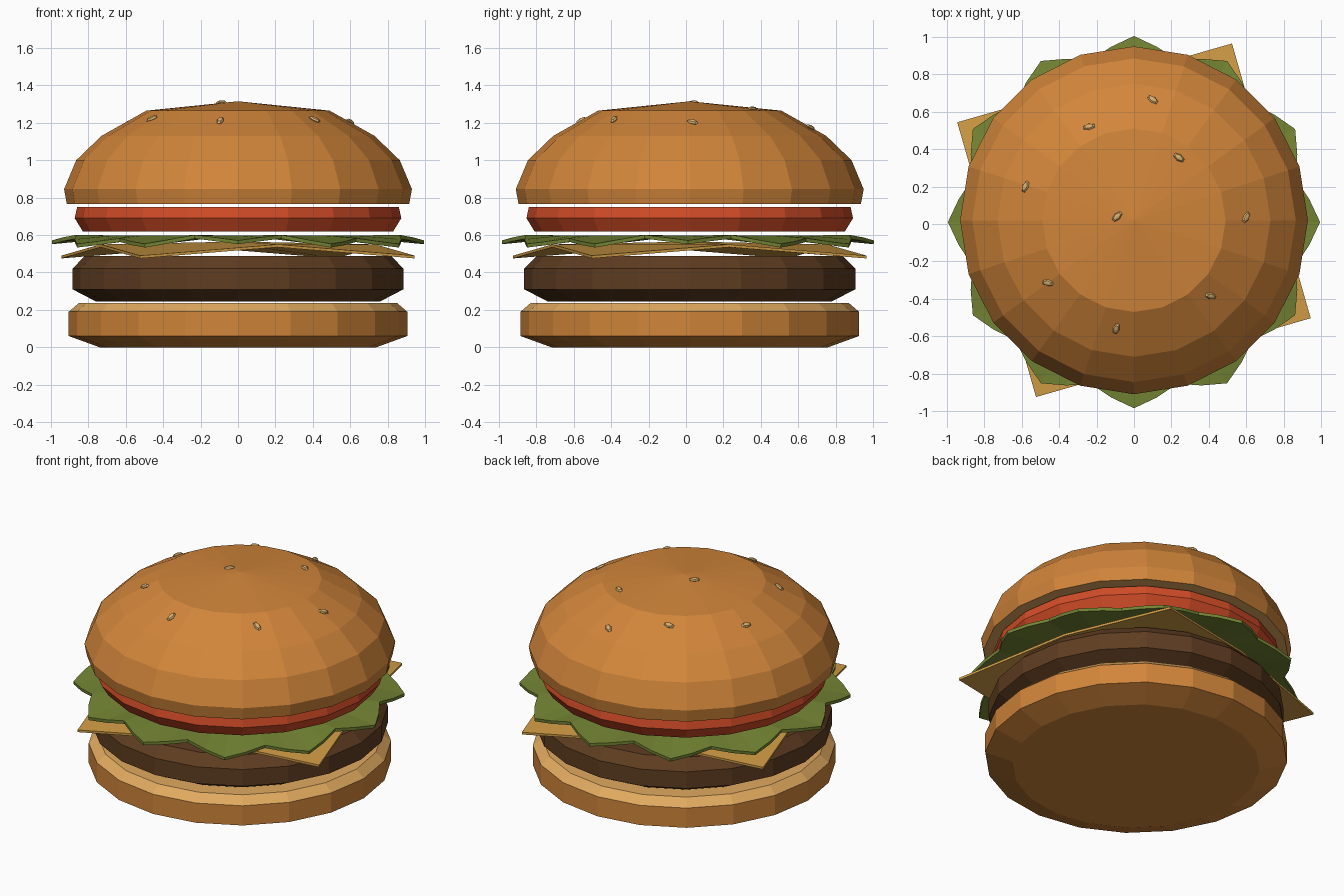
import bpy, bmesh, math
from mathutils import Vector, Matrix

if "Cube" in bpy.data.objects:
    bpy.data.objects.remove(bpy.data.objects["Cube"])

CY = 0.02  # the stack sits slightly behind the origin


def material(name, rgb):
    m = bpy.data.materials.new(name)
    m.diffuse_color = (*rgb, 1)
    m.use_nodes = True
    m.node_tree.nodes["Principled BSDF"].inputs["Base Color"].default_value = m.diffuse_color
    return m


CRUST = material("crust_brown", (0.64, 0.235, 0.042))
CRUMB = material("crumb_tan", (0.75, 0.40, 0.115))
MEAT = material("meat_brown", (0.114, 0.046, 0.015))
TOMATO = material("tomato_red", (0.64, 0.072, 0.02))
GREEN = material("leaf_green", (0.175, 0.235, 0.034))
CHEESE = material("cheese_yellow", (0.65, 0.34, 0.06))
SEED = material("seed_cream", (0.70, 0.43, 0.16))


def finish(bm, name, mats, loc=(0, CY, 0), thickness=0):
    bmesh.ops.recalc_face_normals(bm, faces=bm.faces)
    me = bpy.data.meshes.new(name)
    bm.to_mesh(me)
    bm.free()
    for m in mats:
        me.materials.append(m)
    ob = bpy.data.objects.new(name, me)
    ob.location = loc
    bpy.context.collection.objects.link(ob)
    if thickness:
        s = ob.modifiers.new("thickness", 'SOLIDIFY')
        s.thickness = thickness
        s.offset = -1
    return ob


def bridge(bm, a, b):
    n = len(a)
    for i in range(n):
        bm.faces.new((a[i], a[(i + 1) % n], b[(i + 1) % n], b[i]))


def lathe(name, profile, mats, second=None, n=20):
    """Closed turned solid; faces meeting the rule get the second colour."""
    bm = bmesh.new()
    rings = []
    for r, z in profile:
        if r == 0:
            apex = bm.verts.new((0, 0, z))
            last = rings[-1]
            for i in range(n):
                bm.faces.new((last[i], last[(i + 1) % n], apex))
            break
        rings.append([bm.verts.new((r * math.cos(math.tau * i / n),
                                    r * math.sin(math.tau * i / n), z)) for i in range(n)])
        if len(rings) > 1:
            bridge(bm, rings[-2], rings[-1])
    else:
        bm.faces.new(rings[-1])
    bm.faces.new(rings[0])
    if second:
        for f in bm.faces:
            f.material_index = int(second(f.calc_center_median().z))
    return finish(bm, name, mats)


# buns, patty and tomato
lathe("bottom_bun", [(0.74, 0), (0.905, 0.06), (0.905, 0.19), (0.85, 0.237)],
      [CRUST, CRUMB], lambda z: z > 0.195)
lathe("patty", [(0.76, 0.245), (0.885, 0.31), (0.885, 0.42), (0.82, 0.487)], [MEAT])
lathe("tomato", [(0.83, 0.62), (0.873, 0.69), (0.86, 0.75)], [TOMATO])
DOME = [(0.915, 0.765), (0.93, 0.845), (0.865, 1.0), (0.73, 1.13), (0.49, 1.265), (0, 1.315)]
lathe("top_bun", DOME, [CRUST, CRUMB], lambda z: z < 0.77)

# cheese slice with drooping corners
bm = bmesh.new()
bmesh.ops.create_grid(bm, x_segments=2, y_segments=2, size=0.764,
                      matrix=Matrix.Rotation(math.radians(16), 4, 'Z'))
for v in bm.verts:
    d = v.co.to_2d().length
    v.co.z = 0.49 if d > 0.9 else 0.55 if d > 0.3 else 0.565
finish(bm, "cheese_slice", [CHEESE], thickness=0.015)

# lettuce leaf with a wavy rim
bm = bmesh.new()
N = 48
inner, rim = [], []
for i in range(N):
    a = math.tau * i / N
    wave = math.cos(12 * a)
    droop = 0.012 * math.cos(4 * a)
    r = 0.945 + 0.05 * wave
    inner.append(bm.verts.new((0.72 * math.cos(a), 0.72 * math.sin(a), 0.598)))
    rim.append(bm.verts.new((r * math.cos(a), r * math.sin(a), 0.577 - 0.018 * wave + droop)))
bm.faces.new(inner)
bridge(bm, inner, rim)
finish(bm, "lettuce_leaf", [GREEN], (0, 0.01, 0), thickness=0.02)


# seeds laid on the dome: x, y, turn in degrees
def dome_at(r):
    for (r0, z0), (r1, z1) in zip(DOME[1:], DOME[2:]):
        if r1 <= r <= r0:
            return z0 + (z1 - z0) * (r0 - r) / (r0 - r1), (z1 - z0) / (r1 - r0)


SEEDS = [(0.10, 0.665, -40), (-0.24, 0.52, 8), (0.24, 0.355, -35), (-0.58, 0.2, 65),
         (-0.09, 0.04, 45), (0.6, 0.035, 55), (-0.46, -0.315, -5),
         (0.41, -0.385, -20), (-0.095, -0.56, 75)]
for k, (x, y, turn) in enumerate(SEEDS):
    p = Vector((x, y - CY))
    z, slope = dome_at(p.length)
    d = p.normalized()
    up = Vector((-slope * d.x, -slope * d.y, 1))
    tilt = Vector((0, 0, 1)).rotation_difference(up).to_matrix().to_4x4()
    bm = bmesh.new()
    bmesh.ops.create_uvsphere(bm, u_segments=6, v_segments=4, radius=1)
    bm.transform(tilt @ Matrix.Rotation(math.radians(turn), 4, 'Z')
                 @ Matrix.Diagonal((0.035, 0.019, 0.013, 1)))
    finish(bm, f"seed_{k + 1}", [SEED], (x, y, z + 0.002))
